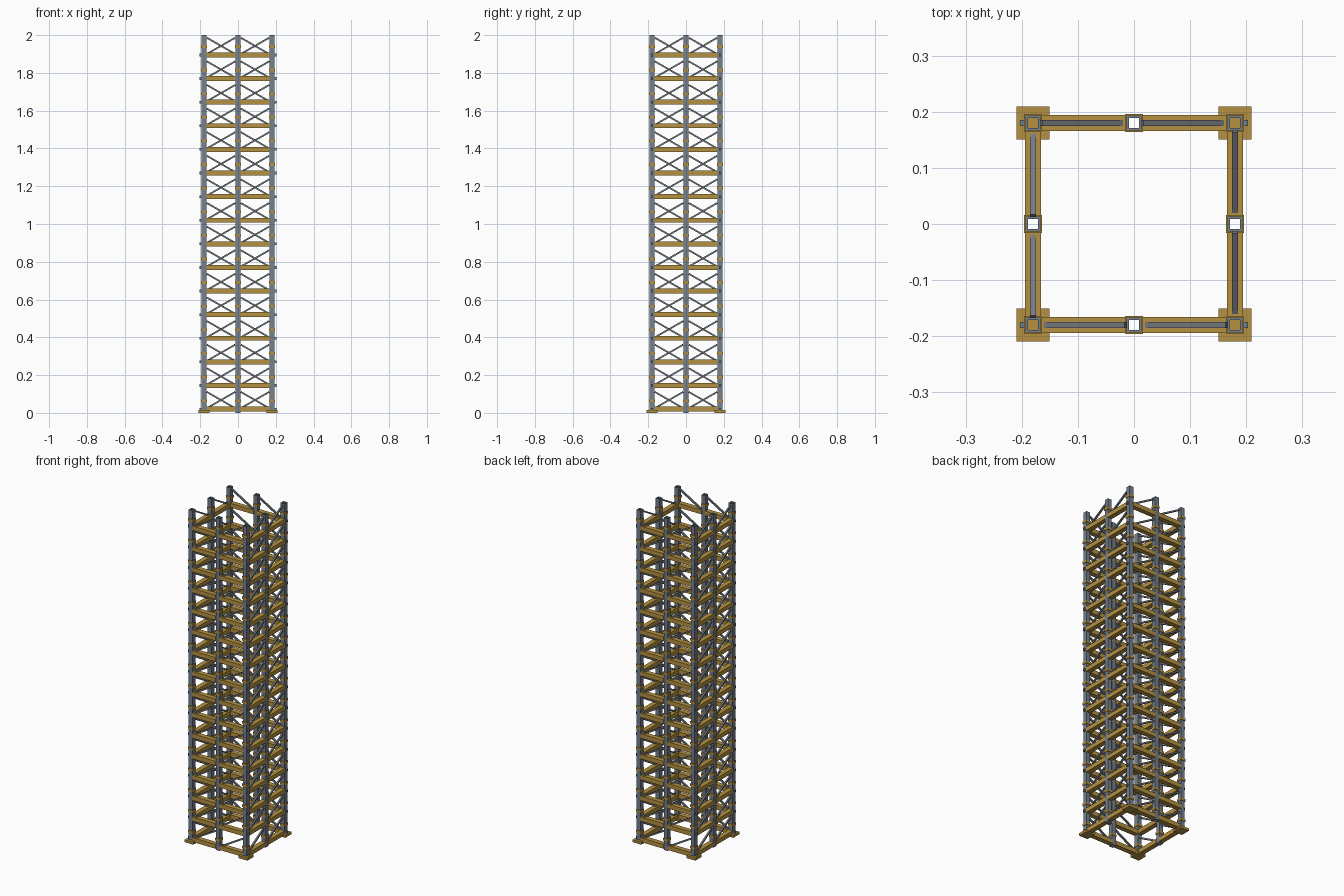
import bpy, bmesh, math
from mathutils import Matrix, Vector

if "Cube" in bpy.data.objects:
    bpy.data.objects.remove(bpy.data.objects["Cube"])

BAYS, STEP, R = 16, 0.125, 0.18      # bay count, bay height, column line offset
BEAM_Z = 0.02                        # beam centre above the bay floor


def material(name, rgb):
    m = bpy.data.materials.new(name)
    m.diffuse_color = (*rgb, 1)
    m.use_nodes = True
    m.node_tree.nodes["Principled BSDF"].inputs["Base Color"].default_value = m.diffuse_color
    return m


gold = material("ochre_yellow", (0.46, 0.285, 0.052))
steel = material("blue_grey_steel", (0.18, 0.215, 0.265))
brace_grey = material("brace_grey", (0.18, 0.195, 0.215))


def box(bm, centre, size, turn=Matrix()):
    m = turn @ Matrix.Translation(centre) @ Matrix.Diagonal((*size, 1))
    bmesh.ops.create_cube(bm, size=1, matrix=m)


def square_tube(bm, x, y, z0, z1, outer, inner):
    rings = []
    for half, z in ((outer, z0), (outer, z1), (inner, z1), (inner, z0)):
        h = half / 2
        rings.append([bm.verts.new((x + sx * h, y + sy * h, z))
                      for sx, sy in ((-1, -1), (1, -1), (1, 1), (-1, 1))])
    for a, b in zip(rings, rings[1:] + rings[:1]):
        for i in range(4):
            j = (i + 1) % 4
            bm.faces.new((a[i], a[j], b[j], b[i]))


def finish(bm, name, mat):
    bmesh.ops.recalc_face_normals(bm, faces=bm.faces)
    me = bpy.data.meshes.new(name)
    bm.to_mesh(me)
    bm.free()
    me.materials.append(mat)
    ob = bpy.data.objects.new(name, me)
    bpy.context.collection.objects.link(ob)


sides = [Matrix.Rotation(i * math.pi / 2, 4, 'Z') for i in range(4)]
names = ("front", "right", "back", "left")
corners = [(sx * R, sy * R) for sx in (-1, 1) for sy in (-1, 1)]
middles = [(0, -R), (R, 0), (0, R), (-R, 0)]

# hollow columns
for label, spots in (("corner_columns", corners), ("middle_columns", middles)):
    bm = bmesh.new()
    for x, y in spots:
        square_tube(bm, x, y, 0, 2.0, 0.026, 0.018)
    finish(bm, label, steel)

# collars clamped around each column, one per bay
bm = bmesh.new()
for x, y in corners + middles:
    for k in range(BAYS):
        z = k * STEP + BEAM_Z + 0.045
        square_tube(bm, x, y, z - 0.007, z + 0.007, 0.032, 0.025)
finish(bm, "column_collars", gold)

# square foot plates
bm = bmesh.new()
for x, y in corners:
    box(bm, (x, y, 0.0075), (0.058, 0.058, 0.015))
finish(bm, "foot_plates", gold)

# pins sticking out of the corner columns at beam level
bm = bmesh.new()
for x, y in corners:
    for k in range(BAYS):
        box(bm, (x * 1.1, y, k * STEP + BEAM_Z), (0.011, 0.011, 0.014))
finish(bm, "corner_pins", steel)

# each side: two beams and two rising braces per bay
for turn, side in zip(sides, names):
    beams, braces = bmesh.new(), bmesh.new()
    run, rise = 0.15, 0.086
    tilt = Matrix.Rotation(-math.atan2(rise, run), 4, 'Y')
    for k in range(BAYS):
        z = k * STEP + BEAM_Z
        for s in (-1, 1):
            box(beams, (s * 0.09, -R, z), (0.156, 0.029, 0.026), turn)
            place = turn @ Matrix.Translation((s * 0.09, -R, z + 0.048)) @ tilt
            box(braces, Vector(), (math.hypot(run, rise), 0.01, 0.009), place)
    finish(beams, side + "_beams", gold)
    finish(braces, side + "_braces", brace_grey)
